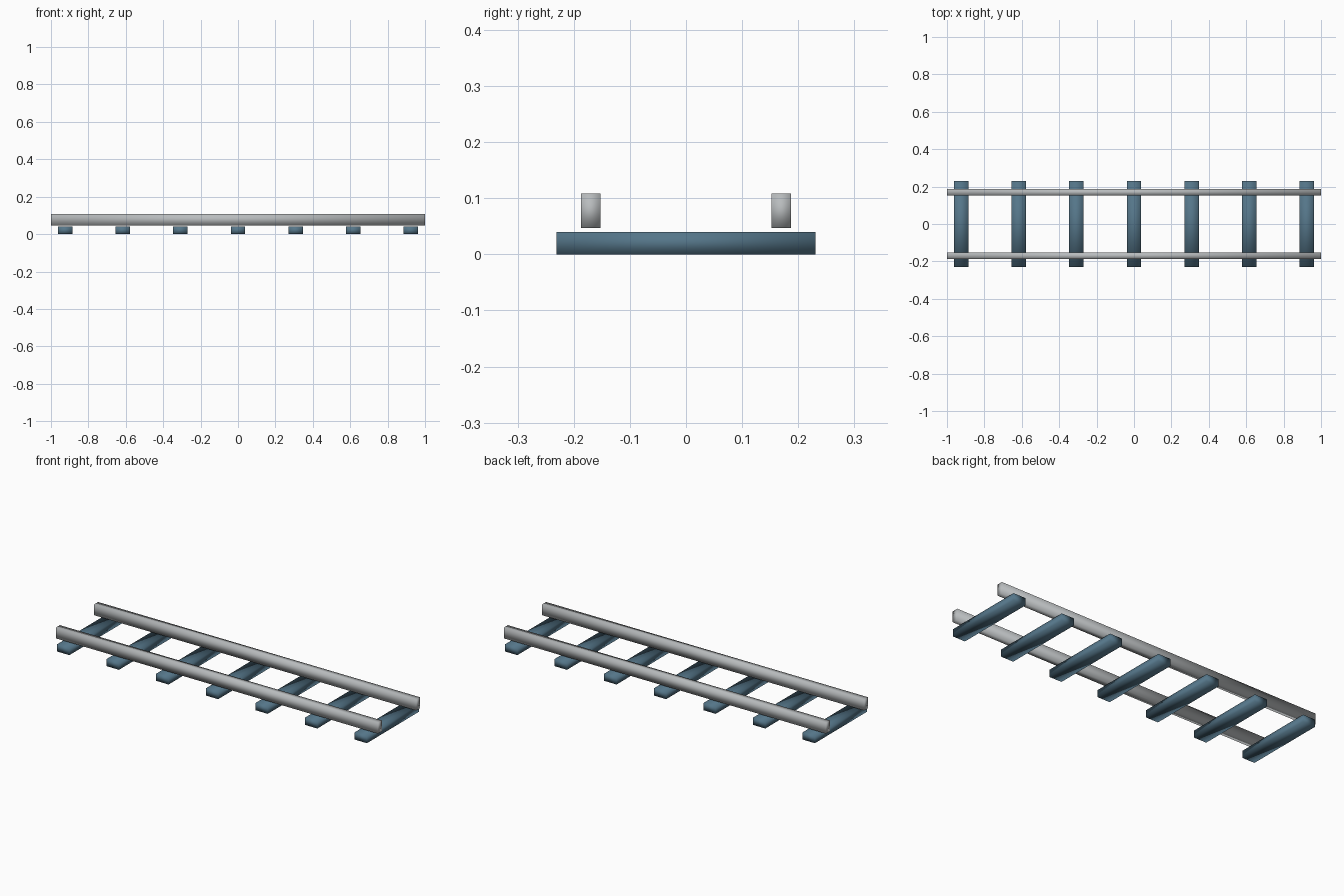
import bpy
import bmesh
from mathutils import Vector

cube = bpy.data.objects.get("Cube")
if cube:
    bpy.data.objects.remove(cube, do_unlink=True)


def make_material(name, rgb):
    mat = bpy.data.materials.new(name)
    mat.use_nodes = True
    color = (*rgb, 1.0)
    mat.diffuse_color = color
    mat.node_tree.nodes["Principled BSDF"].inputs["Base Color"].default_value = color
    return mat


def add_beam(name, center, size, mat):
    """Smooth-shaded rectangular beam."""
    bm = bmesh.new()
    bmesh.ops.create_cube(bm, size=1.0)
    bmesh.ops.scale(bm, vec=Vector(size), verts=bm.verts)
    for face in bm.faces:
        face.smooth = True
    mesh = bpy.data.meshes.new(name)
    bm.to_mesh(mesh)
    bm.free()
    mesh.materials.append(mat)
    obj = bpy.data.objects.new(name, mesh)
    obj.location = center
    bpy.context.collection.objects.link(obj)
    return obj


steel = make_material("steel_grey", (0.48, 0.50, 0.51))
blue = make_material("slate_blue", (0.09, 0.18, 0.25))

# Cross ties, evenly spaced along the track
TIE_COUNT = 7
TIE_SPACING = 0.308
for i in range(TIE_COUNT):
    x = (i - (TIE_COUNT - 1) / 2) * TIE_SPACING
    add_beam(f"cross_tie_{i + 1}", (x, 0, 0.02), (0.077, 0.462, 0.04), blue)

# Two rails, floating slightly above the ties
for side, sign in (("front", -1), ("back", 1)):
    add_beam(f"{side}_rail", (0, sign * 0.17, 0.0775), (2.0, 0.035, 0.061), steel)
